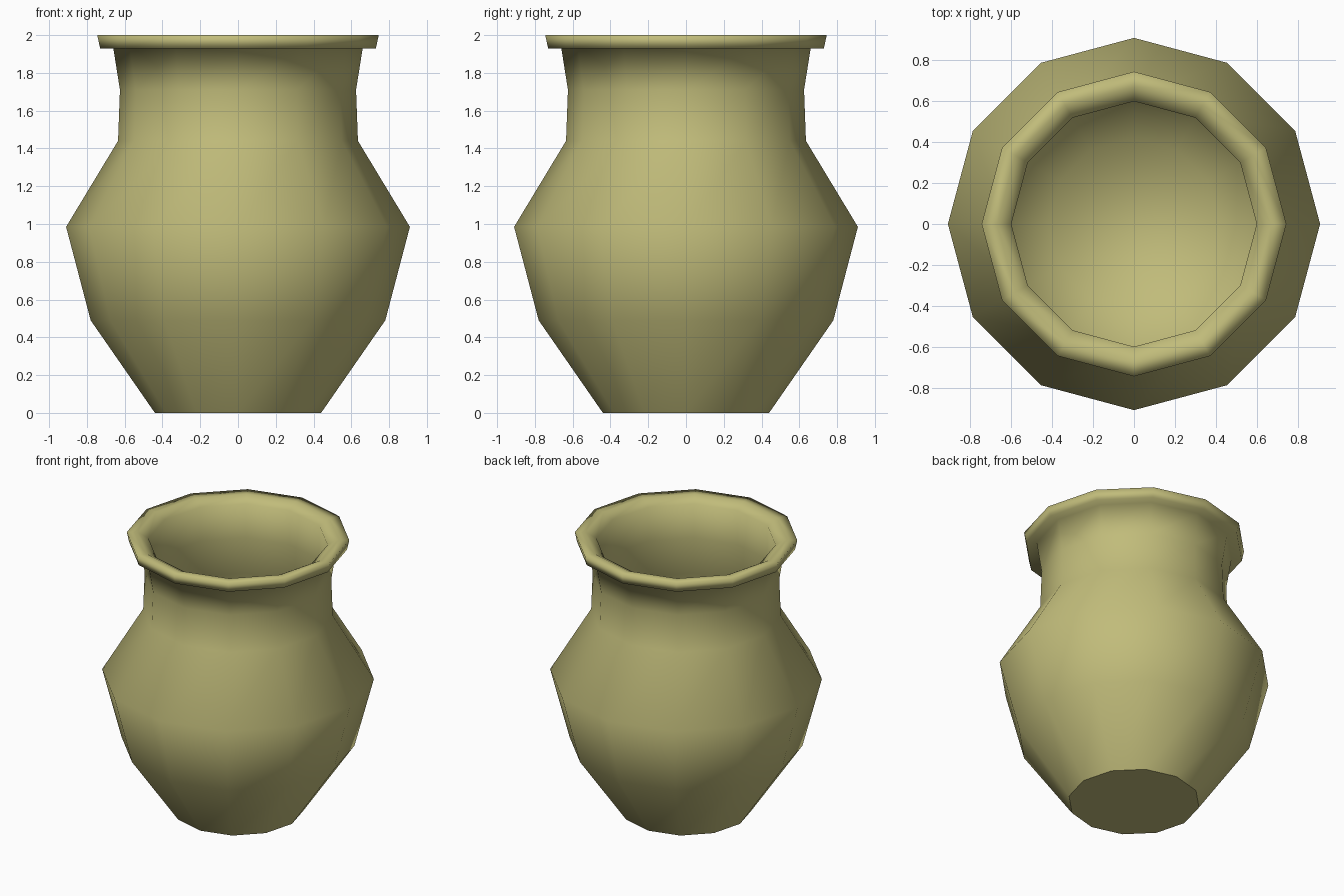
import bpy, bmesh, math

if "Cube" in bpy.data.objects:
    bpy.data.objects.remove(bpy.data.objects["Cube"])

SIDES = 12

# Outer wall, rolled rim, then inner wall: (radius, height)
profile = [
    (0.44, 0.0), (0.78, 0.49), (0.91, 0.985), (0.635, 1.44),
    (0.625, 1.71), (0.66, 1.93), (0.73, 1.93), (0.745, 2.0),
    (0.67, 2.0), (0.60, 1.96), (0.60, 1.71), (0.60, 1.45),
    (0.87, 0.985), (0.74, 0.51), (0.42, 0.04),
]

bm = bmesh.new()
rings = [[bm.verts.new((r * math.cos(2 * math.pi * i / SIDES),
                        r * math.sin(2 * math.pi * i / SIDES), z))
          for i in range(SIDES)] for r, z in profile]

# Lathed walls
for a, b in zip(rings, rings[1:]):
    for i in range(SIDES):
        j = (i + 1) % SIDES
        bm.faces.new((a[i], a[j], b[j], b[i]))

# Base underneath and floor inside
base = bm.faces.new(list(reversed(rings[0])))
bm.faces.new(rings[-1])
for f in bm.faces:
    f.smooth = True
for e in base.edges:
    e.smooth = False

mesh = bpy.data.meshes.new("pot")
bm.to_mesh(mesh)
bm.free()
pot = bpy.data.objects.new("pot", mesh)
bpy.context.collection.objects.link(pot)

# Olive clay
clay = bpy.data.materials.new("clay")
clay.diffuse_color = (0.53, 0.50, 0.195, 1)
clay.use_nodes = True
clay.node_tree.nodes["Principled BSDF"].inputs["Base Color"].default_value = clay.diffuse_color
mesh.materials.append(clay)
